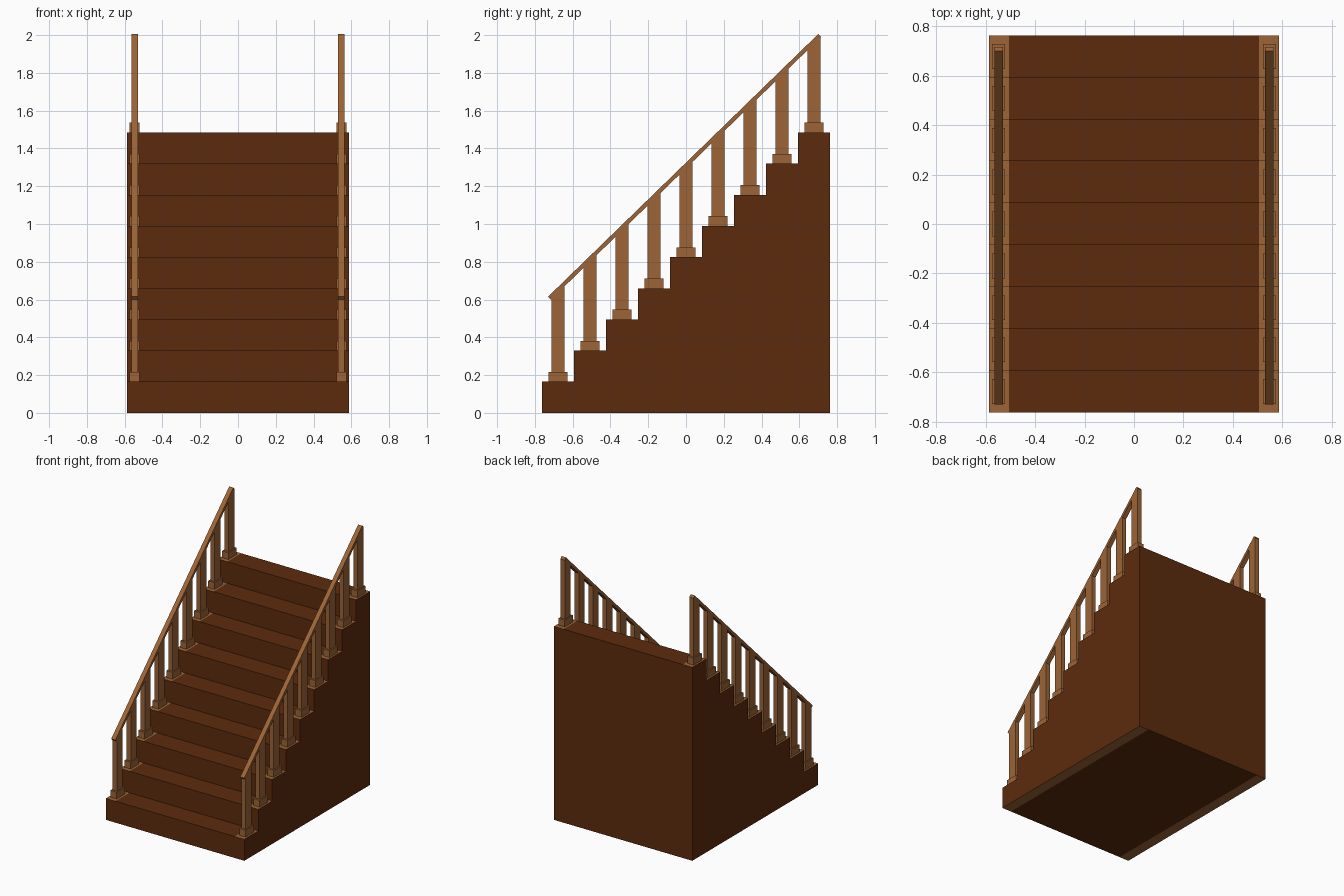
import bpy, bmesh

if "Cube" in bpy.data.objects:
    bpy.data.objects.remove(bpy.data.objects["Cube"])

STEPS = 9
HALF_W, EDGE_X = 0.587, 0.506      # half width of stairs, inner limit of side strips
Y0, DEPTH, RISE = -0.762, 1.524 / 9, 0.1649
POST_X = 0.547
SLOPE = 0.972                      # handrail rise per unit of y


def material(name, rgb):
    m = bpy.data.materials.new(name)
    m.diffuse_color = (*rgb, 1)
    m.use_nodes = True
    m.node_tree.nodes["Principled BSDF"].inputs["Base Color"].default_value = m.diffuse_color
    return m


DARK = material("dark_wood", (0.108, 0.0245, 0.0042))
LIGHT = material("light_wood", (0.335, 0.13, 0.038))


def prism(name, profile, xs, mats):
    """Sweep a y-z outline along x through the stations xs, capping both ends."""
    bm = bmesh.new()
    rings = [[bm.verts.new((x, y, z)) for y, z in profile] for x in xs]
    n = len(profile)
    for a, b in zip(rings, rings[1:]):
        for i in range(n):
            j = (i + 1) % n
            bm.faces.new((a[i], a[j], b[j], b[i]))
    bm.faces.new(rings[0])
    bm.faces.new(rings[-1])
    bmesh.ops.recalc_face_normals(bm, faces=bm.faces)
    me = bpy.data.meshes.new(name)
    bm.to_mesh(me)
    bm.free()
    for m in mats:
        me.materials.append(m)
    ob = bpy.data.objects.new(name, me)
    bpy.context.collection.objects.link(ob)
    return ob


def rail_under(y):
    """Height of the underside of the handrail."""
    return 0.6 + SLOPE * (y + 0.715)


# Solid staircase: stepped outline closed by the back and floor
outline = [(Y0, 0)]
for i in range(STEPS):
    z = RISE * (i + 1)
    outline += [(Y0 + DEPTH * i, z), (Y0 + DEPTH * (i + 1), z)]
outline.append((-Y0, 0))
stairs = prism("stairs", outline, (-HALF_W, -EDGE_X, EDGE_X, HALF_W), (DARK, LIGHT))

# Light strips along both sides of the horizontal faces
for f in stairs.data.polygons:
    if abs(f.normal.z) > 0.9 and abs(f.center.x) > EDGE_X:
        f.material_index = 1

for side, sx in (("left", -1), ("right", 1)):
    cx = sx * POST_X
    shaft_x = (cx - 0.0175, cx + 0.0175)
    base_x = (cx - 0.0265, cx + 0.0265)

    # One post with a square foot per step, its top cut to the rail slope
    for i in range(STEPS):
        y, z = Y0 + DEPTH * (i + 0.5), RISE * (i + 1)
        a, b = y - 0.05, y + 0.05
        prism(f"{side}_post_foot_{i + 1}",
              [(a, z), (b, z), (b, z + 0.052), (a, z + 0.052)], base_x, (LIGHT,))
        a, b = y - 0.035, y + 0.035
        prism(f"{side}_post_{i + 1}",
              [(a, z), (b, z), (b, rail_under(b)), (a, rail_under(a))], shaft_x, (LIGHT,))

    # Sloping handrail with square-cut ends
    lo, hi = -0.715, 0.715
    prism(f"{side}_handrail",
          [(lo, rail_under(lo)), (hi, rail_under(hi)),
           (hi - 0.015, rail_under(hi) + 0.0155), (lo - 0.015, rail_under(lo) + 0.0155)],
          shaft_x, (LIGHT,))
